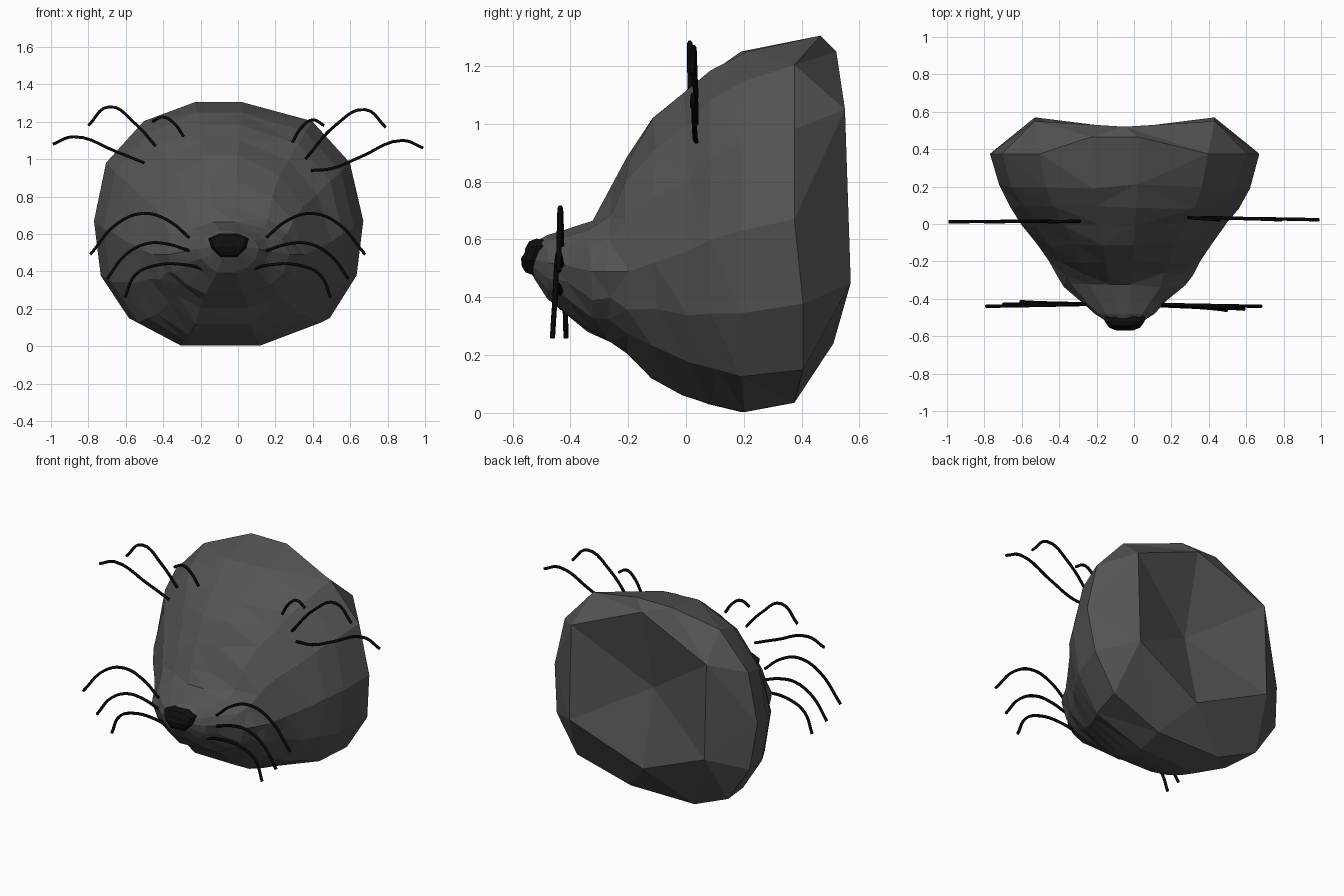
import bpy, bmesh, random
from mathutils import Vector

if "Cube" in bpy.data.objects:
    bpy.data.objects.remove(bpy.data.objects["Cube"])

random.seed(4)
CX = -0.05  # the head sits slightly left of the whisker spread


def material(name, v):
    m = bpy.data.materials.new(name)
    m.diffuse_color = (v, v, v, 1)
    m.use_nodes = True
    m.node_tree.nodes["Principled BSDF"].inputs["Base Color"].default_value = m.diffuse_color
    return m


FUR = material("dark grey fur", 0.088)
NOSE = material("black nose", 0.005)
HAIR = material("black whisker", 0.002)


def add_mesh(name, bm, mat):
    bmesh.ops.recalc_face_normals(bm, faces=bm.faces)
    me = bpy.data.meshes.new(name)
    bm.to_mesh(me)
    bm.free()
    me.materials.append(mat)
    ob = bpy.data.objects.new(name, me)
    bpy.context.collection.objects.link(ob)
    return ob


def loft(bm, rings):
    """Join rings of points with quads; returns the vertex rings."""
    vr = [[bm.verts.new(p) for p in r] for r in rings]
    n = len(vr[0])
    for a, b in zip(vr, vr[1:]):
        for i in range(n):
            j = (i + 1) % n
            bm.faces.new((a[i], a[j], b[j], b[i]))
    return vr


# Head outline, read from the front (u across, v up, both -1..1)
OUTLINE = [(-1, 0), (-.91, .49), (-.63, .84), (-.25, 1), (.1, 1), (.62, .84),
           (.9, .49), (1, 0), (.95, -.46), (.75, -.82), (.25, -1),
           (-.38, -1), (-.74, -.82), (-.95, -.46)]
# Head sections: y, half width, top z, bottom z, z of widest point
SECTIONS = [(-.545, .045, .565, .50, .54), (-.525, .09, .59, .465, .53),
            (-.48, .16, .615, .395, .52), (-.42, .22, .63, .35, .51),
            (-.33, .325, .665, .28, .49), (-.27, .365, .745, .245, .49),
            (-.20, .405, .885, .205, .49), (-.11, .465, 1.02, .12, .52),
            (0, .55, 1.105, .06, .56), (.09, .61, 1.185, .03, .6),
            (.20, .67, 1.25, .003, .63), (.375, .72, 1.305, .035, .67)]


def section(y, hw, top, bot, mid):
    round_off = max(0, min(1, (.3 - y) / .5))  # rounder towards the snout
    pts = []
    for u, v in OUTLINE:
        s = 1 + (1 / Vector((u, v)).length - 1) * round_off
        if abs(v) > .9:
            s = 1
        z = mid + v * s * ((top - mid) if v > 0 else (mid - bot))
        pts.append(Vector((CX + u * s * hw, y, z)))
    return pts


rings = [section(*s) for s in SECTIONS]
for k in range(3, 11):
    for i, p in enumerate(rings[k]):
        v = OUTLINE[i][1]
        p.y += random.uniform(-.012, .012)      # uneven facets
        if 5 <= k <= 8 and .4 < v < .9:          # shallow eye hollows
            p.x = CX + (p.x - CX) * .97
            p.z -= .012
        if 3 <= k <= 7 and -1 < v < -.4:         # creased mouth
            p.z += .015 if k % 2 else -.008
# The rim is pulled back along its lower corners and crown
for (u, v), p in zip(OUTLINE, rings[-1]):
    if -1 < v < -.4:
        p.y += .03
    elif v == 1:
        p.y += .09


def rim_target(u, v):
    """Six-cornered back edge that the rim folds into."""
    side = CX + (.48 if u > 0 else -.48)
    if v == 1:
        return (CX, .52, 1.25)
    if v == -1:
        return (CX, .51, .24)
    return (side, .55, 1.05) if v > .3 else (side, .57, .45)


rings.append([rim_target(u, v) for u, v in OUTLINE])
bm = bmesh.new()
vr = loft(bm, rings)
bm.faces.new(vr[0])
# Hollow back
hub = bm.verts.new((CX, .40, .72))
for i in range(len(OUTLINE)):
    bm.faces.new((vr[-1][i], vr[-1][(i + 1) % len(OUTLINE)], hub))
bmesh.ops.remove_doubles(bm, verts=bm.verts[:], dist=.0005)
bmesh.ops.triangulate(bm, faces=bm.faces[:], quad_method='SHORT_EDGE')
add_mesh("head", bm, FUR)

# Nose: wide top, narrow base, rounded to the front
NOSE_OUT = [(-.108, .04), (-.05, .066), (.05, .066), (.108, .04), (.095, -.01),
            (.045, -.06), (-.045, -.06), (-.095, -.01)]
bm = bmesh.new()
vr = loft(bm, [[(CX + x * s, y + (.012 if z > 0 else 0), .537 + z * s) for x, z in NOSE_OUT]
               for y, s in ((-.50, .95), (-.53, 1), (-.555, .85), (-.568, .5), (-.57, .2))])
bm.faces.new(vr[0])
bm.faces.new(vr[-1])
add_mesh("nose", bm, NOSE)


def whisker(name, pts, y0, y1):
    """A thin bent tube from root (y0) to tip (y1)."""
    cu = bpy.data.curves.new(name, 'CURVE')
    cu.dimensions = '3D'
    cu.bevel_depth = .009
    cu.bevel_resolution = 1
    cu.resolution_u = 5
    cu.use_fill_caps = True
    sp = cu.splines.new('BEZIER')
    n = len(pts) - 1
    sp.bezier_points.add(n)
    for i, (b, (x, z)) in enumerate(zip(sp.bezier_points, pts)):
        b.co = (x, y0 + (y1 - y0) * i / n, z)
        b.handle_left_type = b.handle_right_type = 'AUTO'
    cu.materials.append(HAIR)
    ob = bpy.data.objects.new(name, cu)
    bpy.context.collection.objects.link(ob)
    bpy.ops.object.select_all(action='DESELECT')
    ob.select_set(True)
    bpy.context.view_layer.objects.active = ob
    bpy.ops.object.convert(target='MESH')


# Muzzle whiskers, mirrored about the middle of the head
MUZZLE = [[(-.26, .58), (-.37, .67), (-.5, .71), (-.64, .66), (-.79, .49)],
          [(-.26, .51), (-.37, .545), (-.48, .55), (-.6, .49), (-.70, .36)],
          [(-.15, .40), (-.28, .435), (-.45, .43), (-.55, .38), (-.605, .26)]]
for i, pts in enumerate(MUZZLE):
    whisker(f"muzzle_whisker_left_{i}", pts, -.43, (-.44, -.43, -.415)[i])
    whisker(f"muzzle_whisker_right_{i}", [(-.11 - x, z) for x, z in pts],
            -.43, (-.44, -.455, -.462)[i])

# Brow whiskers
BROW_LEFT = [[(-.29, 1.12), (-.34, 1.19), (-.40, 1.225), (-.46, 1.20)],
             [(-.44, 1.07), (-.55, 1.19), (-.69, 1.28), (-.80, 1.18)],
             [(-.50, .98), (-.65, 1.04), (-.88, 1.12), (-.99, 1.08)]]
BROW_RIGHT = [[(.29, 1.09), (.34, 1.17), (.40, 1.21), (.46, 1.18)],
              [(.36, 1.0), (.52, 1.18), (.68, 1.265), (.79, 1.17)],
              [(.39, .94), (.50, .95), (.65, 1.01), (.88, 1.10), (.99, 1.06)]]
for i in range(3):
    whisker(f"brow_whisker_left_{i}", BROW_LEFT[i], .015, .012)
    whisker(f"brow_whisker_right_{i}", BROW_RIGHT[i], .035, .022)
